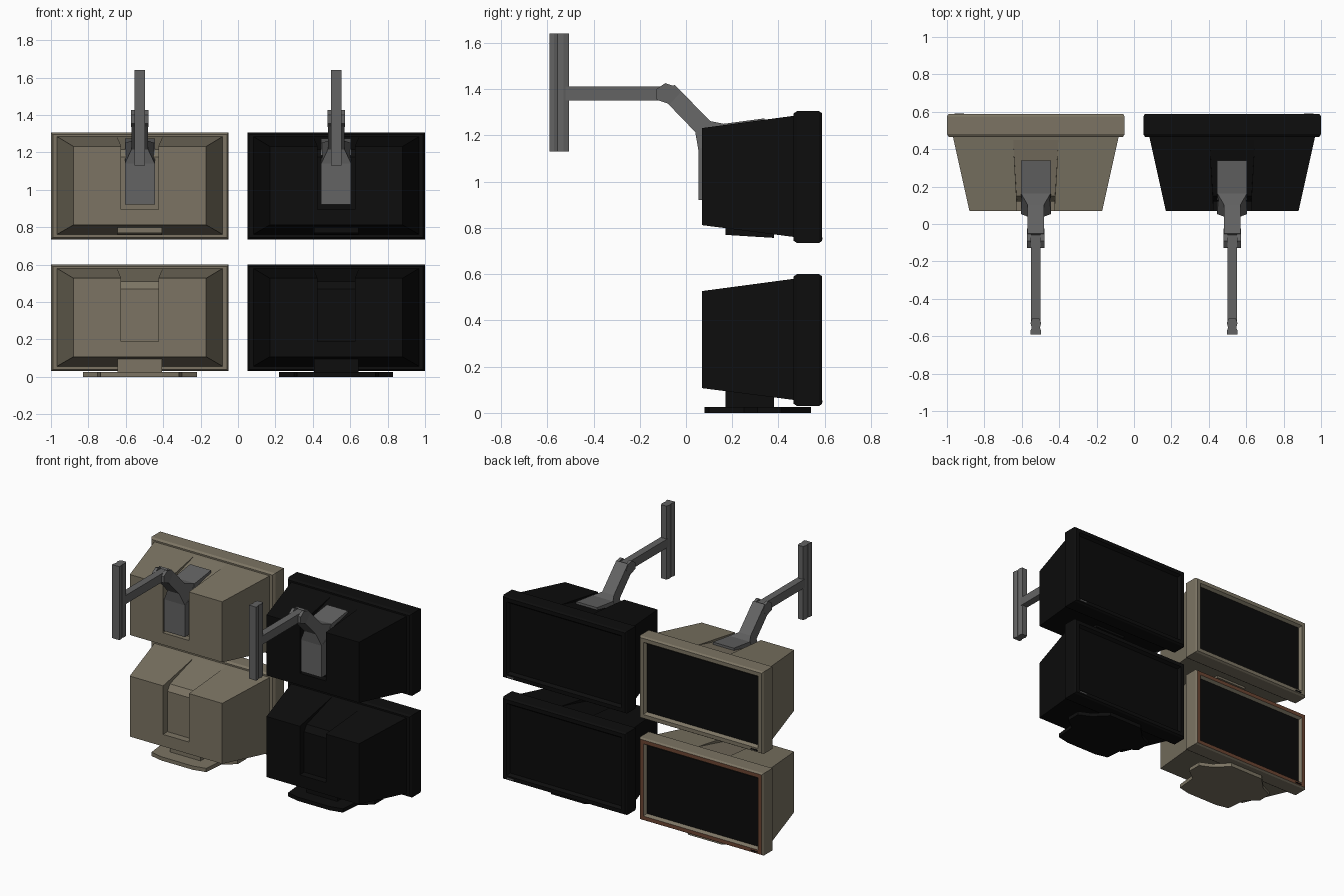
import bpy, bmesh

if "Cube" in bpy.data.objects:
    bpy.data.objects.remove(bpy.data.objects["Cube"], do_unlink=True)


def material(name, rgb):
    m = bpy.data.materials.new(name)
    m.use_nodes = True
    m.diffuse_color = (*rgb, 1)
    m.node_tree.nodes["Principled BSDF"].inputs["Base Color"].default_value = (*rgb, 1)
    return m


BEIGE = material("beige plastic", (0.2, 0.175, 0.125))
BLACK = material("black plastic", (0.004, 0.004, 0.004))
SCREEN = material("dark screen glass", (0.003, 0.003, 0.003))
GREY = material("grey metal", (0.125, 0.125, 0.125))
BROWN = material("brown frame", (0.15, 0.06, 0.032))


def finish(bm, name, mats):
    bmesh.ops.recalc_face_normals(bm, faces=bm.faces[:])
    mesh = bpy.data.meshes.new(name)
    bm.to_mesh(mesh)
    bm.free()
    for m in mats:
        mesh.materials.append(m)
    ob = bpy.data.objects.new(name, mesh)
    bpy.context.collection.objects.link(ob)
    return ob


def skin(name, rings, mats, indices=None):
    """Join matching rings of points with side faces and close both ends."""
    bm = bmesh.new()
    loops = [[bm.verts.new(p) for p in ring] for ring in rings]
    n = len(loops[0])
    for k, (a, b) in enumerate(zip(loops, loops[1:])):
        for i in range(n):
            j = (i + 1) % n
            f = bm.faces.new((a[i], a[j], b[j], b[i]))
            f.material_index = indices[k] if indices else 0
    bm.faces.new(loops[0])
    cap = bm.faces.new(loops[-1])
    cap.material_index = indices[-1] if indices else 0
    return finish(bm, name, mats)


def rect(cx, y, half, z0, z1):
    return [(cx - half, y, z0), (cx + half, y, z0), (cx + half, y, z1), (cx - half, y, z1)]


def side_prism(name, cx, profile, half, mat, z=0):
    """Extrude a (y, z) profile across x; half gives the half width at a point."""
    w = half if callable(half) else lambda p, q: half
    rings = [[(cx + s * w(p, q), p, q + z) for p, q in profile] for s in (-1, 1)]
    return skin(name, rings, [mat])


def plan_prism(name, cx, half_outline, z0, z1, mat):
    """Extrude a plan outline, mirrored about x = cx, upwards."""
    plan = half_outline + [(-x, y) for x, y in reversed(half_outline)]
    return skin(name, [[(cx + x, y, z) for x, y in plan] for z in (z0, z1)], [mat])


def monitor(label, cx, z, shell, frame):
    # Tapered housing with a mounting channel cut into the back and top
    body = skin(label + "_housing", [rect(cx, 0.07, 0.355, z + 0.107, z + 0.527),
                                     rect(cx, 0.475, 0.445, z + 0.055, z + 0.581)], [shell])
    channel = [(0, 0.19), (0.12, 0.19), (0.12, 0.47), (0.15, 0.51),
               (0.46, 0.58), (0.46, 0.7), (0, 0.7)]
    cutter = side_prism(label + "_channel_cutter", cx, channel,
                        lambda y, q: 0.098 + 0.06 * max(0, y - 0.07), shell, z)
    cutter.hide_render = True
    mod = body.modifiers.new("channel", 'BOOLEAN')
    mod.object, mod.operation, mod.solver = cutter, 'DIFFERENCE', 'EXACT'
    bpy.context.view_layer.objects.active = body
    bpy.ops.object.modifier_apply(modifier=mod.name)
    bpy.data.objects.remove(cutter, do_unlink=True)

    # Bezel with a sunken screen
    steps = [(0.465, 0.01), (0.48, 0), (0.575, 0), (0.588, 0.008),
             (0.588, 0.034), (0.568, 0.048)]
    rings = [rect(cx, y, 0.475 - d, z + 0.03 + d, z + 0.6 - d) for y, d in steps]
    skin(label + "_bezel", rings, [shell, frame, SCREEN], [0, 0, 0, 1, 0, 2])

    # Indicator strip near the outer lower corner
    s = 1 if cx > 0 else -1
    skin(label + "_indicator", [rect(cx + s * 0.41, y, 0.025, z + 0.045, z + 0.053)
                                for y in (0.587, 0.591)], [GREY if cx > 0 else BLACK])

    # Swivel socket underneath
    side_prism(label + "_socket", cx, [(0.17, 0.065), (0.38, 0.052), (0.38, 0.12), (0.17, 0.12)],
               0.118, shell, z)


def stand(label, cx, shell):
    outline = [(0.12, 0.08), (0.21, 0.10), (0.225, 0.25), (0.305, 0.31),
               (0.305, 0.41), (0.22, 0.45), (0.13, 0.54)]
    plan_prism(label + "_stand_foot", cx, outline, 0, 0.026, shell)
    side_prism(label + "_stand_neck", cx, [(0.17, 0.02), (0.38, 0.02), (0.38, 0.1), (0.17, 0.1)],
               0.118, shell)


def wall_arm(label, cx):
    # Plates seated in the channel
    side_prism(label + "_back_plate", cx,
               [(0.053, 0.92), (0.125, 0.92), (0.125, 1.17), (0.053, 1.14)], 0.08, GREY)
    side_prism(label + "_top_plate", cx,
               [(0.12, 1.17), (0.34, 1.24), (0.34, 1.274), (0.16, 1.25)], 0.08, GREY)
    # Sloping link that flares out to meet the plates
    link = [(-0.05, 1.42), (-0.10, 1.36), (0.04, 1.215), (0.053, 1.14),
            (0.13, 1.16), (0.165, 1.25), (0.105, 1.262)]
    side_prism(label + "_link", cx, link,
               lambda y, z: 0.045 if y < 0.11 and z > 1.19 else 0.08, GREY)
    # Elbow cheeks
    cheek = [(-0.128, 1.355), (-0.128, 1.40), (-0.09, 1.426),
             (-0.055, 1.415), (-0.025, 1.385), (-0.07, 1.335)]
    for s, side in ((-1, "right"), (1, "left")):
        side_prism(f"{label}_elbow_cheek_{side}", cx + s * 0.036, cheek, 0.01, GREY)
    # Horizontal bar and wall rail
    side_prism(label + "_bar", cx,
               [(-0.535, 1.352), (-0.06, 1.352), (-0.06, 1.412), (-0.535, 1.412)], 0.025, GREY)
    rail = [(0.028, -0.59), (0.028, -0.57), (0.022, -0.555), (0.028, -0.53), (0.02, -0.505)]
    plan_prism(label + "_wall_rail", cx, rail, 1.13, 1.64, GREY)


for tone, cx, shell, lower_frame in (("beige", -0.525, BEIGE, BROWN),
                                     ("black", 0.525, BLACK, BLACK)):
    monitor(tone + "_lower", cx, 0, shell, lower_frame)
    stand(tone, cx, shell)
    monitor(tone + "_upper", cx, 0.705, shell, shell)
    wall_arm(tone, cx)
